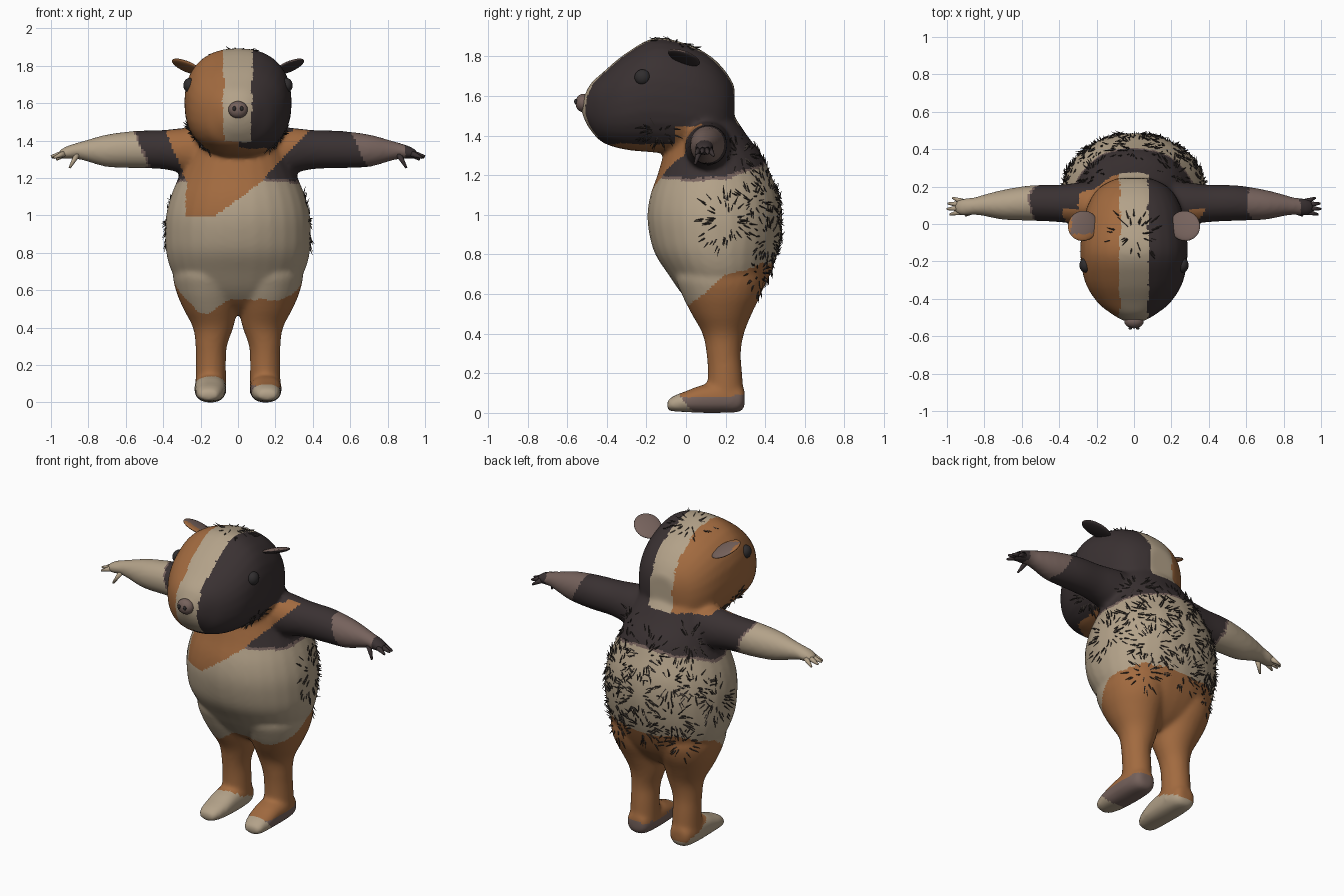
import bpy, bmesh, math, random
from mathutils import Vector, Matrix, noise
from mathutils.bvhtree import BVHTree

random.seed(4)
if "Cube" in bpy.data.objects:
    bpy.data.objects.remove(bpy.data.objects["Cube"])

# Flat colours
COLOURS = {
    "cream": (0.45, 0.36, 0.25), "orange": (0.36, 0.145, 0.05),
    "dark_brown": (0.042, 0.031, 0.032), "mauve_grey": (0.18, 0.122, 0.107),
    "eye_black": (0.03, 0.027, 0.028), "fur_tuft": (0.038, 0.03, 0.026)}
MATS = {}
for name, rgb in COLOURS.items():
    m = bpy.data.materials.new(name)
    m.use_nodes = True
    m.diffuse_color = (*rgb, 1)
    bsdf = m.node_tree.nodes["Principled BSDF"]
    bsdf.inputs["Base Color"].default_value = (*rgb, 1)
    bsdf.inputs["Roughness"].default_value = 0.9
    MATS[name] = m
ORDER = list(COLOURS)


def make_object(name, bm, colours, smooth=True):
    bmesh.ops.recalc_face_normals(bm, faces=bm.faces[:])
    mesh = bpy.data.meshes.new(name)
    bm.to_mesh(mesh)
    bm.free()
    for c in colours:
        mesh.materials.append(MATS[c])
    for p in mesh.polygons:
        p.use_smooth = smooth
    ob = bpy.data.objects.new(name, mesh)
    bpy.context.collection.objects.link(ob)
    return ob


def spline(rows, steps=4):
    """Catmull-Rom through the stations."""
    out = []
    for i in range(len(rows) - 1):
        quad = [rows[max(0, min(len(rows) - 1, i + k))] for k in (-1, 0, 1, 2)]
        for j in range(steps):
            t = j / steps
            out.append([0.5 * (2 * b + (c - a) * t + (2 * a - 5 * b + 4 * c - d) * t * t
                               + (3 * b - a - 3 * c + d) * t ** 3) for a, b, c, d in zip(*quad)])
    return out + [rows[-1]]


def loft(bm, axis, rows, power=2.0, side=1):
    """Rings (cx, cy, cz, ra, rb) across one axis, capped at both ends."""
    u, v = {"x": (1, 2), "y": (0, 2), "z": (0, 1)}[axis]
    rings, n = [], 28
    for row in spline(rows):
        ring = []
        for k in range(n):
            a = 2 * math.pi * k / n
            p = Vector(row[:3])
            c, s = math.cos(a), math.sin(a)
            p[u] += row[3] * math.copysign(abs(c) ** (2 / power), c)
            p[v] += row[4] * math.copysign(abs(s) ** (2 / power), s)
            p.x *= side
            ring.append(bm.verts.new(p))
        rings.append(ring)
    for r0, r1 in zip(rings, rings[1:]):
        for k in range(n):
            bm.faces.new((r0[k], r0[(k + 1) % n], r1[(k + 1) % n], r1[k]))
    bm.faces.new(rings[0])
    bm.faces.new(rings[-1])


def spike(bm, start, end, r0, r1, sides):
    d = Vector(end) - Vector(start)
    mat = Matrix.Translation(Vector(start) + d / 2) @ d.to_track_quat("Z", "Y").to_matrix().to_4x4()
    bmesh.ops.create_cone(bm, cap_ends=True, segments=sides, radius1=r0, radius2=r1,
                          depth=d.length, matrix=mat)


def ball(name, loc, scale, colour, rot=None):
    bm = bmesh.new()
    mat = Matrix.Translation(loc) @ (rot or Matrix()) @ Matrix.Diagonal((*scale, 1))
    bmesh.ops.create_uvsphere(bm, u_segments=24, v_segments=14, radius=1, matrix=mat)
    return make_object(name, bm, [colour])


# Torso, from (z, front y, back y, half width)
bm = bmesh.new()
TORSO = [(.47, .14, .24, .06), (.52, .06, .31, .18), (.6, -.02, .375, .29), (.7, -.09, .425, .355),
         (.8, -.155, .46, .384), (.9, -.185, .48, .39), (1.0, -.195, .485, .385), (1.1, -.18, .47, .36),
         (1.2, -.145, .43, .32), (1.3, -.115, .385, .28), (1.4, -.08, .31, .25), (1.52, 0, .23, .18)]
loft(bm, "z", [(0, (f + b) / 2, z, w, (b - f) / 2) for z, f, b, w in TORSO], 2.1)

# Head, from (y, bottom z, top z, half width)
HEAD = [(-.53, 1.53, 1.57, .02), (-.51, 1.475, 1.61, .07), (-.48, 1.425, 1.665, .12), (-.42, 1.365, 1.72, .195),
        (-.31, 1.33, 1.812, .262), (-.16, 1.315, 1.893, .287), (0, 1.3, 1.865, .275),
        (.12, 1.3, 1.805, .24), (.2, 1.35, 1.725, .18), (.245, 1.45, 1.65, .09)]
loft(bm, "y", [(0, y, (b + t) / 2, w, (t - b) / 2) for y, b, t, w in HEAD], 2.3)

ARM = [(.1, .12, 1.34, .12, .14), (.27, .11, 1.345, .115, .125), (.4, .11, 1.352, .1, .105),
       (.55, .112, 1.352, .095, .1), (.7, .103, 1.346, .08, .087), (.8, .1, 1.346, .058, .06),
       (.86, .095, 1.345, .046, .044), (.92, .09, 1.335, .046, .034), (.96, .09, 1.325, .03, .02)]
LEG = [(.145, .2, .05, .083, .095), (.145, .197, .2, .081, .087), (.143, .19, .3, .084, .087),
       (.133, .188, .4, .108, .105), (.147, .18, .5, .145, .152), (.157, .178, .6, .176, .2),
       (.16, .17, .7, .185, .22), (.16, .17, .8, .12, .15)]
FOOT = [(.148, .297, .075, .04, .04), (.148, .27, .07, .07, .065), (.148, .18, .075, .085, .075),
        (.148, .08, .07, .083, .07), (.15, 0, .057, .078, .053), (.155, -.06, .047, .065, .04),
        (.157, -.095, .038, .045, .024)]
for s in (1, -1):
    loft(bm, "x", ARM, side=s)
    loft(bm, "z", LEG, side=s)
    loft(bm, "y", FOOT, 2.4, side=s)

# Fuse everything into one smooth skin
body = make_object("body", bm, ORDER[:4])
rem = body.modifiers.new("fuse", "REMESH")
rem.mode, rem.voxel_size = "VOXEL", 0.0125
sm = body.modifiers.new("soften", "SMOOTH")
sm.factor, sm.iterations = 0.5, 9
deps = bpy.context.evaluated_depsgraph_get()
skin = bpy.data.meshes.new_from_object(body.evaluated_get(deps))
body.modifiers.clear()
body.data = skin
skin.materials.clear()
for c in ORDER[:4]:
    skin.materials.append(MATS[c])
CREAM, ORANGE, DARK, MAUVE = range(4)


# Coat patches, by position
def coat(p):
    wob = noise.noise(p * 9) * 0.014 + noise.noise(p * 40) * 0.006
    x, y, z = p.x + wob, p.y, p.z + wob
    if abs(x) < .295 and ((z > 1.36 and y < -.06) or z > 1.45):
        if -.076 < x < .075 and z > 1.39:
            return CREAM
        return ORANGE if x < 0 else DARK
    if abs(x) > .4 and z > 1.1:
        slant = (1.35 - z) * .45
        if x < 0:
            edge = -x + slant
            return DARK if edge < .505 else MAUVE if edge < .52 else CREAM
        return DARK if x - slant < .65 else MAUVE if x < .89 else DARK
    if z > .98 and y < .08:
        low = 1.0 + max(0, min(1, (x + .12) / .25)) * .18
        if z > low and -.275 - max(0, z - 1.18) * .4 < x < .13 + max(0, z - 1.19) * .95:
            return ORANGE
    collar = 1.175 + max(0, y - .2) * .38
    if z > collar:
        return DARK if z > collar + .016 else MAUVE
    if z < .19 and x < 0:
        return CREAM if z < min(.16, .05 + .42 * (.28 - y)) else ORANGE
    if z < .19:
        if y < -.01 + (.06 - z) * .8:
            return CREAM
        return MAUVE if z < .085 else ORANGE
    hip = min(.75, .55 + .8 * max(0, y - .02)) if y < .2 else min(.75, .694 + .3 * (y - .2))
    if y < .15:
        hip -= .1 * math.exp(-((x + .18) / .09) ** 2)
    return ORANGE if z < hip else CREAM


for poly in skin.polygons:
    poly.material_index = coat(poly.center)
    poly.use_smooth = True

# Eyes, ears, fingers
for s, side in ((1, "left"), (-1, "right")):
    ball(side + "_eye", (s * .258, -.22, 1.695), (.034, .04, .04), "eye_black")
    tilt = Vector((-s * .38, .32, 1)).to_track_quat("Z", "Y").to_matrix().to_4x4()
    ear = ball(side + "_ear", (s * .272, -.01, 1.795), (.08, .092, .017),
               "mauve_grey" if s > 0 else "orange", tilt)
    ear.data.materials.append(MATS["dark_brown" if s > 0 else "mauve_grey"])
    for poly in ear.data.polygons:
        c = poly.center
        under = poly.normal.z < -.2
        poly.material_index = int(under if s > 0 else (not under and c.y > -.05 and c.x > -.335))
    bm = bmesh.new()
    for a, b in (((.93, .065, 1.33), (.985, .05, 1.308)), ((.94, .085, 1.33), (1, .08, 1.315)),
                 ((.94, .105, 1.33), (.995, .11, 1.31)), ((.92, .12, 1.33), (.97, .14, 1.298)),
                 ((.86, .07, 1.325), (.9, .045, 1.255))):
        spike(bm, (s * a[0], a[1], a[2]), (s * b[0], b[1], b[2]), .017, .006, 10)
    make_object(side + "_fingers", bm, ["dark_brown" if s > 0 else "cream"])
    ball(side + "_nostril", (s * .02, -.557, 1.572), (.009, .008, .013), "eye_black")
ball("nose", (0, -.52, 1.565), (.052, .038, .046), "mauve_grey")

# Fur tufts radiating from whorls: centre, radius, count
tree = BVHTree.FromPolygons([v.co for v in skin.vertices], [p.vertices[:] for p in skin.polygons])
WHORLS = [((0, -.05, 1.88), .15, 32), ((0, .45, 1.22), .16, 50), ((0, .5, .98), .15, 45),
          ((0, .45, .76), .13, 40)]
for s in (1, -1):
    WHORLS += [((s * .39, .22, .97), .16, 52), ((s * .2, .45, 1.1), .14, 45), ((s * .22, .45, .87), .15, 45),
               ((s * .24, .4, .7), .12, 32), ((s * .32, .36, 1.07), .12, 28),
               ((s * .25, .3, 1.33), .11, 34), ((s * .26, -.14, 1.385), .09, 34)]
bm = bmesh.new()
for centre, radius, count in WHORLS:
    hub, normal, _, _ = tree.find_nearest(Vector(centre))
    u = normal.orthogonal().normalized()
    for _ in range(count):
        turn = Matrix.Rotation(random.uniform(0, math.tau), 3, normal)
        out = turn @ u
        at, n, _, _ = tree.find_nearest(hub + out * radius * random.uniform(.25, 1))
        lean = (out - n * out.dot(n)).normalized() + n * random.uniform(.15, .5)
        lean += Vector((random.uniform(-.2, .2), 0, random.uniform(-.3, .1)))
        spike(bm, at - n * .003, at + lean.normalized() * random.uniform(.03, .05), .0055, .0005, 4)
make_object("fur_tufts", bm, ["fur_tuft"], smooth=False)
